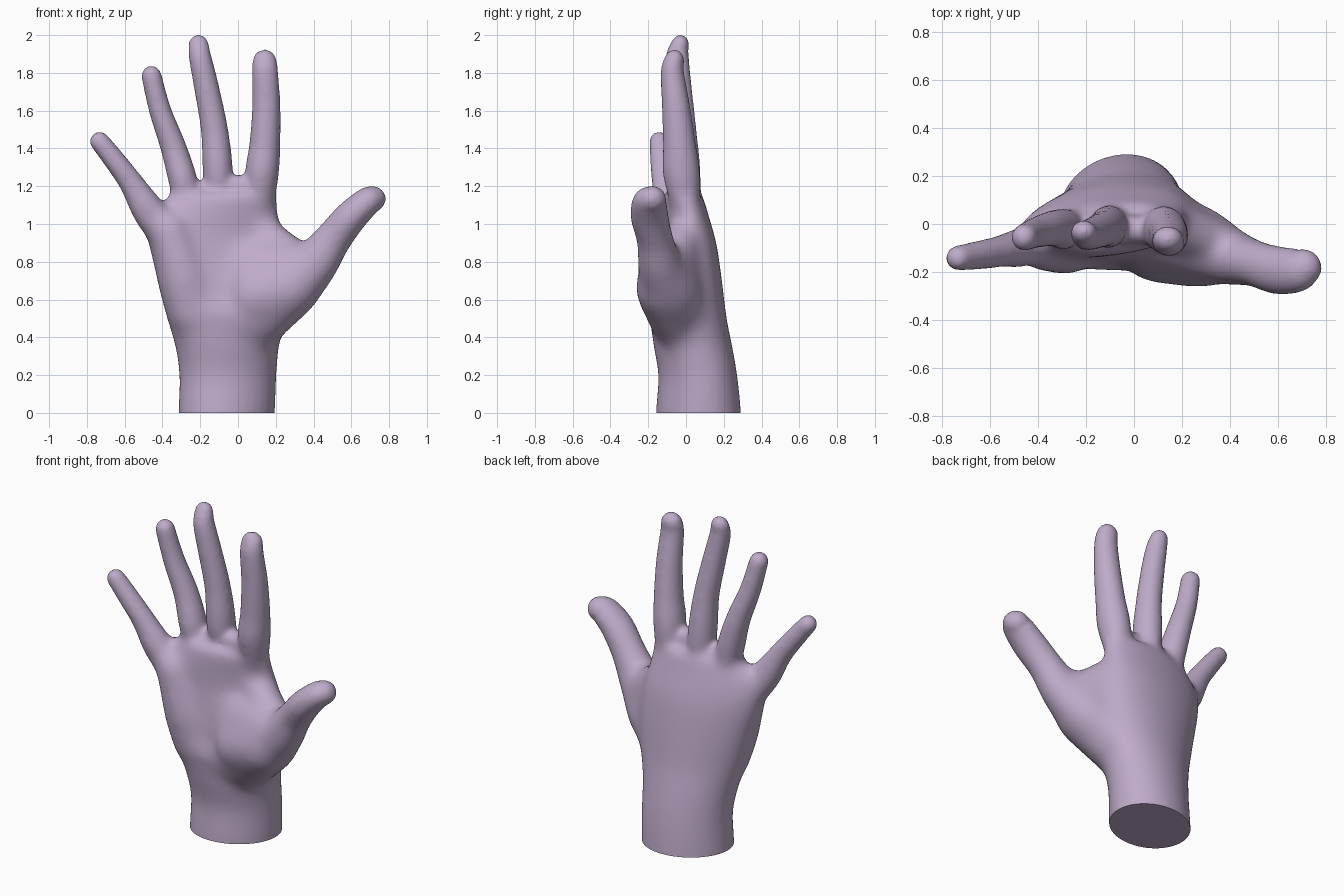
import bpy, bmesh, math
from mathutils import Vector

if "Cube" in bpy.data.objects:
    bpy.data.objects.remove(bpy.data.objects["Cube"])

skin = bpy.data.materials.new("lilac skin")
skin.diffuse_color = (0.52, 0.41, 0.59, 1)
skin.use_nodes = True
skin.node_tree.nodes["Principled BSDF"].inputs["Base Color"].default_value = skin.diffuse_color

bm = bmesh.new()
SIDES = 32


def spline(rows, steps=6):
    """Catmull-Rom interpolation of rows of numbers."""
    out = []
    for i in range(len(rows) - 1):
        p0, p1, p2, p3 = (rows[max(0, min(len(rows) - 1, i + k))] for k in (-1, 0, 1, 2))
        for s in range(steps):
            t = s / steps
            out.append([0.5 * (2 * b + (c - a) * t + (2 * a - 5 * b + 4 * c - d) * t * t
                               + (3 * b - a - 3 * c + d) * t ** 3)
                        for a, b, c, d in zip(p0, p1, p2, p3)])
    return out + [list(rows[-1])]


def loft(rows, upright=False):
    """Closed tube through rows of x, y, z, half width, half depth, lean; rounded far end."""
    rows = spline(rows)
    last = rows[-1]
    step = Vector(last[:3]) - Vector(rows[-2][:3])
    cap = Vector((0, 0, 1)) if upright else step.normalized()
    length = 0.04 if upright else last[3]
    for ang in (20, 40, 60, 75, 86):
        a = math.radians(ang)
        c = Vector(last[:3]) + cap * length * math.sin(a)
        rows.append([*c, last[3] * math.cos(a), last[4] * math.cos(a), last[5]])
    rings = []
    for i, (x, y, z, w, d, lean) in enumerate(rows):
        t = Vector(rows[min(i + 1, len(rows) - 1)][:3]) - Vector(rows[max(i - 1, 0)][:3])
        t = Vector((0, 0, 1)) if upright else t.normalized()
        u = Vector((0, 1, 0)).cross(t).normalized()
        v = t.cross(u)
        ring = []
        for k in range(SIDES):
            a = 2 * math.pi * k / SIDES
            # a leaning ellipse keeps its width and depth
            c, s = math.cos(a), math.sin(a + math.asin(lean))
            ring.append(bm.verts.new(Vector((x, y, z)) + u * w * c + v * d * s))
        rings.append(ring)
    for r0, r1 in zip(rings, rings[1:]):
        for k in range(SIDES):
            j = (k + 1) % SIDES
            bm.faces.new((r0[k], r0[j], r1[j], r1[k]))
    bm.faces.new(rings[0][::-1])
    bm.faces.new(rings[-1])


def mound(*balls):
    """Soft muscle: convex skin stretched over balls of x, y, z, radius."""
    temp = bmesh.new()
    for x, y, z, r in balls:
        made = bmesh.ops.create_icosphere(temp, subdivisions=3, radius=r)
        bmesh.ops.translate(temp, verts=made["verts"], vec=(x, y, z))
    hull = bmesh.ops.convex_hull(temp, input=temp.verts[:])
    faces = [g for g in hull["geom"] if isinstance(g, bmesh.types.BMFace)]
    copy = {}
    for f in faces:
        for v in f.verts:
            if v not in copy:
                copy[v] = bm.verts.new(v.co)
    for f in faces:
        bm.faces.new([copy[v] for v in f.verts])
    temp.free()


# wrist and palm: height, left, right, front, back, lean
palm = [(-0.15, -.315, .185, -.157, .297, .12), (0, -.314, .194, -.159, .291, .12),
        (.2, -.312, .205, -.147, .272, .12), (.36, -.338, .222, -.175, .246, .12),
        (.5, -.38, .25, -.185, .217, .15), (.7, -.43, .26, -.165, .192, .2),
        (.9, -.48, .24, -.145, .162, .27), (1.03, -.48, .222, -.142, .125, .27),
        (1.14, -.38, .207, -.13, .093, .15)]
loft([((l + r) / 2, (f + b) / 2, z, (r - l) / 2, (b - f) / 2, lean)
      for z, l, r, f, b, lean in palm], upright=True)

# heel of the palm, and its side below the little finger
mound((-.2, -.055, .53, .14), (.1, -.06, .5, .14))
mound((-.24, -.05, .53, .14), (-.28, -.065, .7, .148), (-.365, -.1, .97, .105))
# ball of the thumb
mound((.1, -.03, .48, .15), (.1, -.08, .62, .17), (.27, -.105, .66, .165), (.02, -.03, .8, .13),
      (.38, -.135, .77, .115))
# web between thumb and index finger
mound((.08, .06, .45, .13), (.1, .015, .97, .1), (.38, -.1, .765, .1), (.05, .065, .75, .115))
# webs between the fingers
mound((-.23, -.015, 1.165, .06), (-.16, -.015, 1.165, .06))
mound((-.06, -.02, 1.2, .06), (.05, -.025, 1.2, .06))

# little finger
loft([(-.35, -.06, .88, .08, .08, 0), (-.458, -.095, 1.045, .093, .086, 0),
      (-.56, -.115, 1.21, .066, .066, 0), (-.648, -.13, 1.33, .058, .06, 0),
      (-.732, -.142, 1.437, .053, .053, 0)])
# ring finger
loft([(-.24, .0, .95, .07, .06, 0), (-.285, -.02, 1.2, .077, .085, 0),
      (-.34, -.018, 1.4, .069, .074, 0), (-.412, -.037, 1.6, .059, .064, 0),
      (-.458, -.056, 1.785, .054, .056, 0)])
# middle finger
loft([(-.09, .02, .95, .07, .06, 0), (-.106, -.01, 1.27, .08, .087, 0),
      (-.125, -.02, 1.5, .072, .075, 0), (-.168, -.038, 1.73, .066, .068, 0),
      (-.2, -.046, 1.88, .06, .062, 0), (-.209, -.032, 1.95, .054, .048, 0)])
# index finger
loft([(.1, .02, .95, .07, .06, 0), (.125, -.022, 1.25, .089, .097, 0),
      (.142, -.035, 1.42, .082, .087, 0), (.15, -.053, 1.62, .075, .075, 0),
      (.144, -.072, 1.8, .069, .062, 0), (.141, -.064, 1.86, .065, .055, 0)])
# thumb
loft([(.1, -.03, .5, .14, .13, 0), (.25, -.08, .64, .165, .165, 0),
      (.39, -.135, .775, .13, .125, 0), (.5, -.165, .92, .1, .097, 0),
      (.6, -.193, 1.04, .087, .1, 0), (.68, -.193, 1.115, .077, .092, 0),
      (.712, -.178, 1.132, .07, .077, 0)])

mesh = bpy.data.meshes.new("hand")
bm.to_mesh(mesh)
bm.free()
hand = bpy.data.objects.new("hand", mesh)
bpy.context.collection.objects.link(hand)
bpy.context.view_layer.objects.active = hand
hand.select_set(True)

# melt the parts into one skin
remesh = hand.modifiers.new("blend", 'REMESH')
remesh.mode = 'VOXEL'
remesh.voxel_size = 0.013
bpy.ops.object.modifier_apply(modifier="blend")

# soften the palm strongly and the fingers lightly
group = hand.vertex_groups.new(name="palm")
for v in hand.data.vertices:
    x, y, z = v.co
    w = min(1, max(0, (1.25 - z) / .25)) * min(1, max(0, (.52 - x) / .15))
    w *= min(1, max(0, (x + .6) / .12)) * min(1, max(0, (z - .1) / .25))
    group.add([v.index], w, 'REPLACE')
for name, count, mask in (("melt", 100, "palm"), ("soften", 10, "")):
    soft = hand.modifiers.new(name, 'SMOOTH')
    soft.factor = 0.5
    soft.iterations = count
    soft.vertex_group = mask
    bpy.ops.object.modifier_apply(modifier=name)

# flat cut at the wrist
bm = bmesh.new()
bm.from_mesh(hand.data)
cut = bmesh.ops.bisect_plane(bm, geom=bm.verts[:] + bm.edges[:] + bm.faces[:], dist=1e-5,
                             plane_co=(0, 0, 0), plane_no=(0, 0, -1), clear_outer=True)
rim = [e for e in cut["geom_cut"] if isinstance(e, bmesh.types.BMEdge)]
bmesh.ops.contextual_create(bm, geom=rim)
bmesh.ops.recalc_face_normals(bm, faces=bm.faces[:])
bm.to_mesh(hand.data)
bm.free()

hand.data.materials.clear()
hand.data.materials.append(skin)
bpy.ops.object.shade_smooth_by_angle(angle=math.radians(50))
